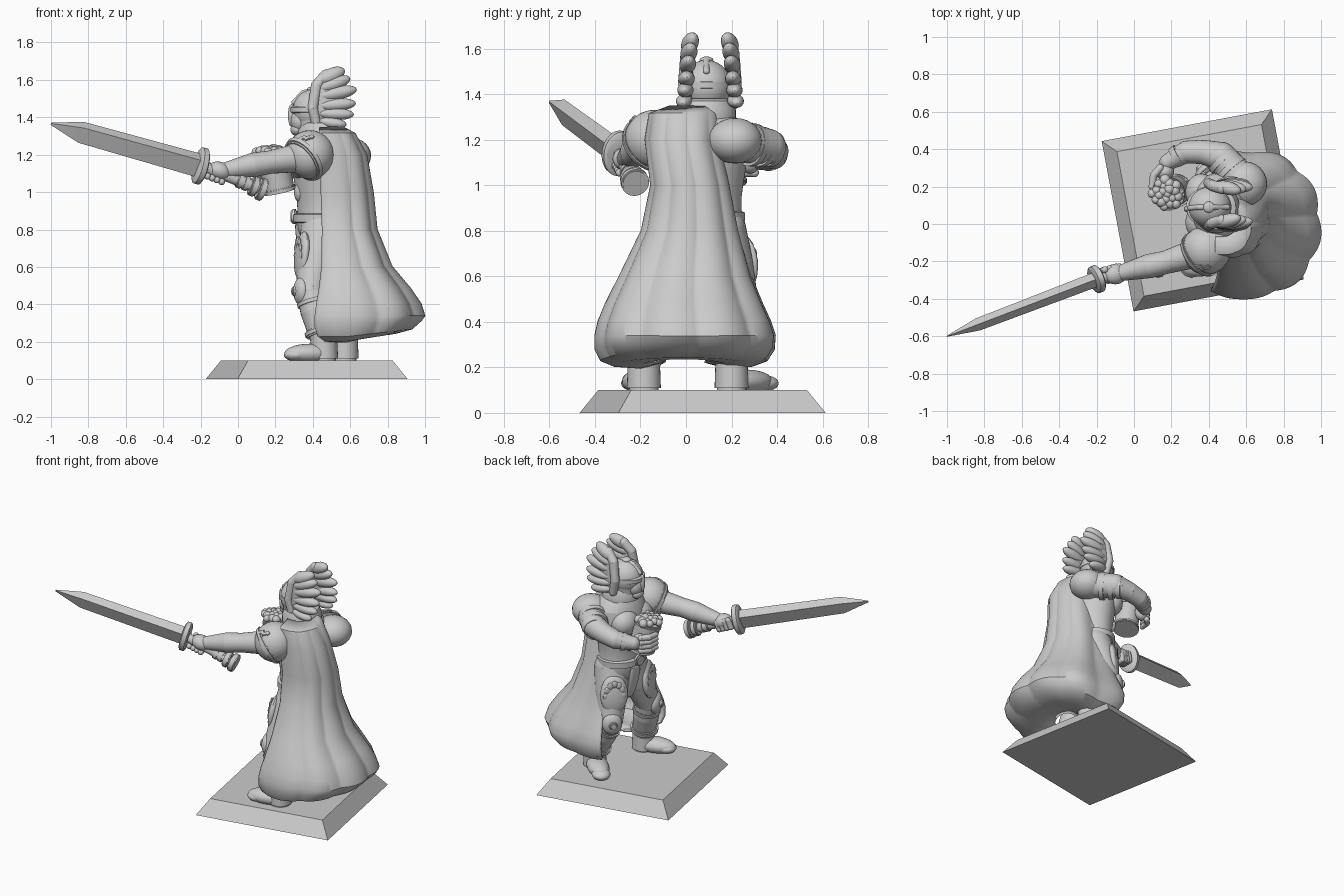
import bpy, bmesh, random
from math import sin, cos, pi, radians, copysign
from mathutils import Vector, Matrix

if "Cube" in bpy.data.objects:
    bpy.data.objects.remove(bpy.data.objects["Cube"], do_unlink=True)
random.seed(4)
V = Vector

grey = bpy.data.materials.new("plain_grey")
grey.use_nodes = True
grey.diffuse_color = (0.6, 0.6, 0.6, 1)
grey.node_tree.nodes["Principled BSDF"].inputs["Base Color"].default_value = (0.6, 0.6, 0.6, 1)
parts = []


def finish(name, bm):
    bmesh.ops.recalc_face_normals(bm, faces=bm.faces)
    mesh = bpy.data.meshes.new(name)
    bm.to_mesh(mesh)
    bm.free()
    mesh.materials.append(grey)
    ob = bpy.data.objects.new(name, mesh)
    bpy.context.collection.objects.link(ob)
    parts.append(ob)
    return ob


def aim(direction):
    return V(direction).to_track_quat('Z', 'Y').to_matrix().to_4x4()


def blob(name, loc, size, axis=(0, 0, 1)):
    """Ellipsoid whose local z follows axis."""
    bm = bmesh.new()
    bmesh.ops.create_uvsphere(bm, u_segments=24, v_segments=14, radius=1)
    bm.transform(Matrix.Translation(loc) @ aim(axis) @ Matrix.Diagonal((*size, 1)))
    return finish(name, bm)


def cyl(name, a, b, r1, r2=None, bevel=0.0, segs=28):
    a, b = V(a), V(b)
    bm = bmesh.new()
    bmesh.ops.create_cone(bm, cap_ends=True, segments=segs, radius1=r1,
                          radius2=r1 if r2 is None else r2, depth=(b - a).length)
    if bevel:
        rims = [e for e in bm.edges if any(len(f.verts) > 4 for f in e.link_faces)]
        bmesh.ops.bevel(bm, geom=rims, offset=bevel, segments=2, affect='EDGES')
    bm.transform(Matrix.Translation((a + b) / 2) @ aim(b - a))
    return finish(name, bm)


def loft(name, rings, closed=True):
    bm = bmesh.new()
    rows = [[bm.verts.new(p) for p in ring] for ring in rings]
    n = len(rows[0])
    for lo, hi in zip(rows, rows[1:]):
        for i in range(n if closed else n - 1):
            j = (i + 1) % n
            bm.faces.new((lo[i], lo[j], hi[j], hi[i]))
    if closed:
        bm.faces.new(rows[0])
        bm.faces.new(rows[-1])
    return finish(name, bm)


def limb(name, pts):
    """Rounded tapering tube through (x, y, z, radius) points."""
    for k, p in enumerate(pts):
        blob(f"{name}_joint_{k}", p[:3], (p[3],) * 3)
    for k, (p, q) in enumerate(zip(pts, pts[1:])):
        cyl(f"{name}_{k}", p[:3], q[:3], p[3], q[3])


def oval(z, cx, cy, rx, ry, n=28):
    return [V((cx + rx * cos(2 * pi * i / n), cy + ry * sin(2 * pi * i / n), z)) for i in range(n)]


def smooth(ob):
    ob.modifiers.new("smooth", 'SUBSURF').levels = 1
    ob.modifiers["smooth"].render_levels = 1


# Display base
turn = Matrix.Translation((0.3675, 0.073, 0)) @ Matrix.Rotation(radians(10.6), 4, 'Z')
loft("base", [[turn @ V((sx * h, sy * h, z)) for sx, sy in ((-1, -1), (1, -1), (1, 1), (-1, 1))]
              for h, z in ((0.463, 0), (0.393, 0.1))])

# Legs, boots and leg armour, on the -y side then the +y side
for side, hip, knee, ankle, toe in (
        ("left", V((.45, .0, .8)), V((.39, -.13, .47)), V((.46, -.185, .2)), V((.31, -.225, .135))),
        ("right", V((.47, .15, .8)), V((.42, .24, .47)), V((.57, .2, .2)), V((.42, .345, .135)))):
    fwd = (toe - ankle) * V((1, 1, 0))
    fwd.normalize()
    limb(side + "_leg", [(*hip, .115), (*hip.lerp(knee, .45), .105), (*knee, .08)])
    limb(side + "_shin", [(*knee, .078), (*knee.lerp(ankle, .4), .084), (*ankle, .068)])
    cyl(side + "_boot", ankle + V((0, 0, .04)), ankle - V((0, 0, .1)), .07, .075, .01)
    blob(side + "_foot", ankle.lerp(toe, .5) - V((0, 0, .03)), (.07, .052, .14), fwd)
    blob(side + "_toe", toe - V((0, 0, .005)), (.06, .035, .065), fwd)
    blob(side + "_kneecap", knee + fwd * .055, (.065, .075, .04), fwd)
    cyl(side + "_knee_rivet", knee + fwd * .085, knee + fwd * .105, .03, .022, .005)
    for k, f in enumerate((.22, .8)):
        c, d = knee.lerp(ankle, f), (ankle - knee).normalized()
        cyl(f"{side}_greave_band_{k}", c - d * .018, c + d * .018, .09, None, .008)
    thigh = hip.lerp(knee, .42) + fwd * .085
    lat = V((-fwd.y, fwd.x, 0))
    blob(side + "_thigh_plate", thigh, (.09, .13, .035), fwd + V((0, 0, .12)))
    for k in range(12):
        a = 2 * pi * k / 12
        blob(f"{side}_plate_scale_{k}", thigh + fwd * .022 + lat * .055 * cos(a) + V((0, 0, .08 * sin(a))),
             (.02, .024, .008), fwd)

# Torso, belt and breastplate
smooth(loft("torso", [oval(*r) for r in (
    (.70, .45, .08, .10, .15), (.80, .45, .08, .14, .18), (.90, .45, .08, .13, .16),
    (1.0, .45, .08, .14, .17), (1.12, .45, .08, .165, .195), (1.24, .46, .08, .155, .2),
    (1.31, .45, .08, .1, .13), (1.35, .43, .09, .07, .07))]))
loft("belt", [oval(.86 + dz, .445, .08, .15 - e, .178 - e)
              for dz, e in ((-.026, .012), (-.02, 0), (.02, 0), (.026, .012))])
for s, side in ((-1, "left"), (1, "right")):
    blob(side + "_breastplate", (.36, .09 + s * .08, 1.15), (.1, .09, .085), (-1, 0, 0))
    blob(side + "_abdomen_plate", (.33, .09 + s * .05, 1.0), (.05, .055, .03), (-1, 0, 0))
cyl("belt_buckle", (.315, .09, .87), (.285, .095, .87), .04, None, .008)
smooth(loft("loincloth", [oval(z, x, .1, .025, w, 12) for z, x, w in
                          ((.58, .38, .035), (.7, .34, .05), (.86, .32, .065))]))

# Cape: open cross-sections swept down, creased into folds, with the hem curling under
rings = []
for z, cx, rx, yc, hw, fold, sweep in (
        (1.34, .46, .1, .03, .1, 0, 100), (1.31, .48, .14, -.01, .145, .02, 104), (1.2, .51, .17, -.015, .155, .05, 108),
        (1.0, .52, .195, .02, .165, .06, 108), (.8, .53, .205, .02, .205, .07, 108), (.6, .55, .265, .0, .28, .07, 108),
        (.48, .57, .345, -.005, .335, .07, 109), (.4, .58, .39, -.003, .37, .065, 110),
        (.34, .58, .41, 0, .387, .06, 110), (.28, .58, .395, -.002, .385, .06, 111),
        (.235, .58, .345, -.006, .36, .05, 112), (.212, .58, .26, -.01, .3, .04, 112),
        (.205, .58, .15, -.01, .2, .02, 112), (.23, .58, .06, -.01, .1, 0, 112)):
    ring = []
    for i in range(81):
        t = radians(sweep * (i / 40 - 1))
        k = 1 + fold * (abs(cos(4.6 * t + .9)) - .75)
        c = copysign(abs(cos(t)) ** .8, cos(t))
        lift = .04 * max(0, c) if z < .3 else 0
        ring.append(V((cx + rx * k * c, yc + hw * k * sin(t), z + lift)))
    rings.append(ring)
cape = loft("cape", rings, closed=False)
wall = cape.modifiers.new("thickness", 'SOLIDIFY')
wall.thickness, wall.offset = .02, 0

# Collar, head and winged helmet
loft("collar", [oval(z, .44, .085, r, r + .01) for z, r in ((1.29, .125), (1.33, .125), (1.37, .105), (1.38, .08))])
head = V((.405, .09, 1.43))
blob("helmet_dome", head + V((0, 0, .005)), (.115, .11, .115))
cyl("helmet_cheeks", head - V((0, 0, .1)), head, .09, .105, .01)
loft("helmet_brow", [oval(z, .4, .09, r, r - .014) for z, r in ((1.42, .108), (1.427, .122), (1.452, .122), (1.46, .108))])
blob("face", (.33, .085, 1.38), (.065, .065, .05), (-1, 0, 0))
blob("nose_guard", (.285, .08, 1.41), (.018, .018, .06))
blob("chin", (.315, .085, 1.335), (.05, .035, .035), (-1, 0, 0))
limb("helmet_ridge", [(.3, .085, 1.48, .014), (.35, .09, 1.53, .016), (.42, .09, 1.545, .016), (.5, .09, 1.5, .014)])
blob("crown_knob", (.4, .09, 1.55), (.03, .03, .015))
for s, side in ((-1, "left"), (1, "right")):
    def at(x, z, out):
        return V((x, .105 + s * out, z))
    blob(side + "_wing_panel", at(.475, 1.49, .1), (.085, .15, .025), (0, 1, 0))
    limb(side + "_wing_edge", [(*at(.42, 1.36, .105), .026), (*at(.4, 1.45, .112), .028),
                               (*at(.42, 1.57, .1), .03), (*at(.47, 1.625, .085), .03)])
    for k, (a, b, w) in enumerate((((.43, 1.59), (.57, 1.655), .04), ((.43, 1.55), (.6, 1.61), .036),
                                   ((.43, 1.51), (.635, 1.55), .036), ((.43, 1.46), (.63, 1.475), .034),
                                   ((.43, 1.42), (.62, 1.415), .032), ((.43, 1.38), (.58, 1.36), .03))):
        p, q = at(*a, .105), at(*b, .07 + .01 * k)
        d = (q - p).normalized()
        up = V((0, s, 0)).cross(d).normalized()
        frame = Matrix((d * (q - p).length / 2, up * w, d.cross(up) * .036)).transposed().to_4x4()
        blob(f"{side}_feather_{k}", (0, 0, 0), (1, 1, 1)).data.transform(Matrix.Translation((p + q) / 2) @ frame)

# Sword arm with a rimmed shoulder guard
limb("left_arm", [(.43, -.08, 1.21, .095), (.3, -.165, 1.18, .075), (.17, -.205, 1.16, .062),
                  (.08, -.225, 1.145, .065), (-.07, -.262, 1.115, .043)])
out = V((-.25, -.7, .6)).normalized()
gc = V((.385, -.14, 1.2))
blob("left_shoulder_guard", gc, (.132, .132, .13), out)
low = V((-.66, -.5, -.5)).normalized()
cyl("left_shoulder_rim", gc + low * .035, gc + low * .07, .136, .125, .008)
for k in range(6):
    d = (out + V((.35 - .13 * k, -.1, .25 - .07 * (k % 3)))).normalized()
    cyl(f"shoulder_drip_{k}", gc + d * .12, gc + d * .137, .018, .014, segs=4)

# Blade, built along the line from guard to tip, with its ridge above the middle
g, tip = V((-.2, -.295, 1.14)), V((-1, -.6, 1.365))
d = (tip - g).normalized()
n = d.cross(V((0, 0, 1))).normalized()
w = n.cross(d).normalized()
length = (tip - g).length
loft("blade", [[g + d * s * length + w * a * h + n * b * t for a, b in ((1, 0), (.4, 1), (-1, 0), (.4, -1))]
               for s, h, t in ((0, .064, .04), (.8, .058, .034), (1, .006, .003))])
loft("sword_guard", [[g + d * s + w * .1 * e * cos(2 * pi * i / 28) + n * .075 * e * sin(2 * pi * i / 28)
                      for i in range(28)] for s, e in ((-.022, .85), (-.014, 1), (.014, 1), (.022, .85))])

# Grip, pommel and sword hand
end = V((.125, -.225, 1.015))
d = (g - end).normalized()
n = d.cross(V((0, 0, 1))).normalized()
w = n.cross(d)
cyl("sword_grip", g, end, .03)
for k, (s, r) in enumerate(((0, .062), (.045, .055), (.09, .04), (.125, .04))):
    cyl(f"pommel_ring_{k}", end + d * (s - .018), end + d * (s + .018), r, None, .006)
hand = g - d * .09
blob("left_hand", hand + V((.02, .01, .005)), (.055, .048, .065), d)
for k in range(4):
    c = g - d * (.05 + .028 * k)
    limb(f"left_finger_{k}", [(*(c + n * .04 + w * .02), .018), (*(c + n * .035 - w * .03), .019),
                              (*(c - n * .02 - w * .04), .018)])

# Mug arm with layered plates
blob("right_shoulder_guard", (.59, .215, 1.195), (.122, .12, .1))
limb("right_arm", [(.57, .24, 1.19, .09), (.47, .36, 1.17, .078), (.37, .385, 1.15, .065),
                   (.28, .385, 1.13, .06), (.18, .33, 1.11, .044)])
a, b = V((.575, .225, 1.19)), V((.44, .375, 1.16))
for k, f in enumerate((.45, .75, 1)):
    c, e = a.lerp(b, f), (b - a).normalized()
    cyl(f"right_arm_plate_{k}", c - e * .03, c + e * .028, .098 - .008 * k, .092 - .008 * k, .014)
cyl("right_cuff", (.25, .375, 1.125), (.21, .35, 1.115), .06, .055, .008)
blob("right_hand", (.165, .28, 1.105), (.05, .045, .055))
for k in range(4):
    z = 1.145 - .03 * k
    limb(f"right_finger_{k}", [(.14, .3, z, .02), (.105, .26, z, .02), (.095, .2, z, .017)])

# Tilted mug with hoops and froth
foot, rim = V((.225, .18, 1.0)), V((.18, .16, 1.2))
cyl("mug", foot, rim, .08, .085, .005)
for k, f in enumerate((.06, .9)):
    c, e = foot.lerp(rim, f), (rim - foot) * .06
    cyl(f"mug_hoop_{k}", c - e, c + e, .09, None, .005)
for k in range(20):
    r, t = .078 * ((k + .3) / 20) ** .5, k * 2.4
    blob(f"froth_{k}", rim + V((r * cos(t) - .01, r * sin(t), .03 - r * .3 + random.uniform(0, .01))),
         (random.uniform(.022, .03),) * 3)

# Smooth shading with crisp edges
bpy.ops.object.select_all(action='DESELECT')
for ob in parts:
    ob.select_set(True)
bpy.context.view_layer.objects.active = parts[0]
bpy.ops.object.shade_smooth_by_angle(angle=radians(35))
